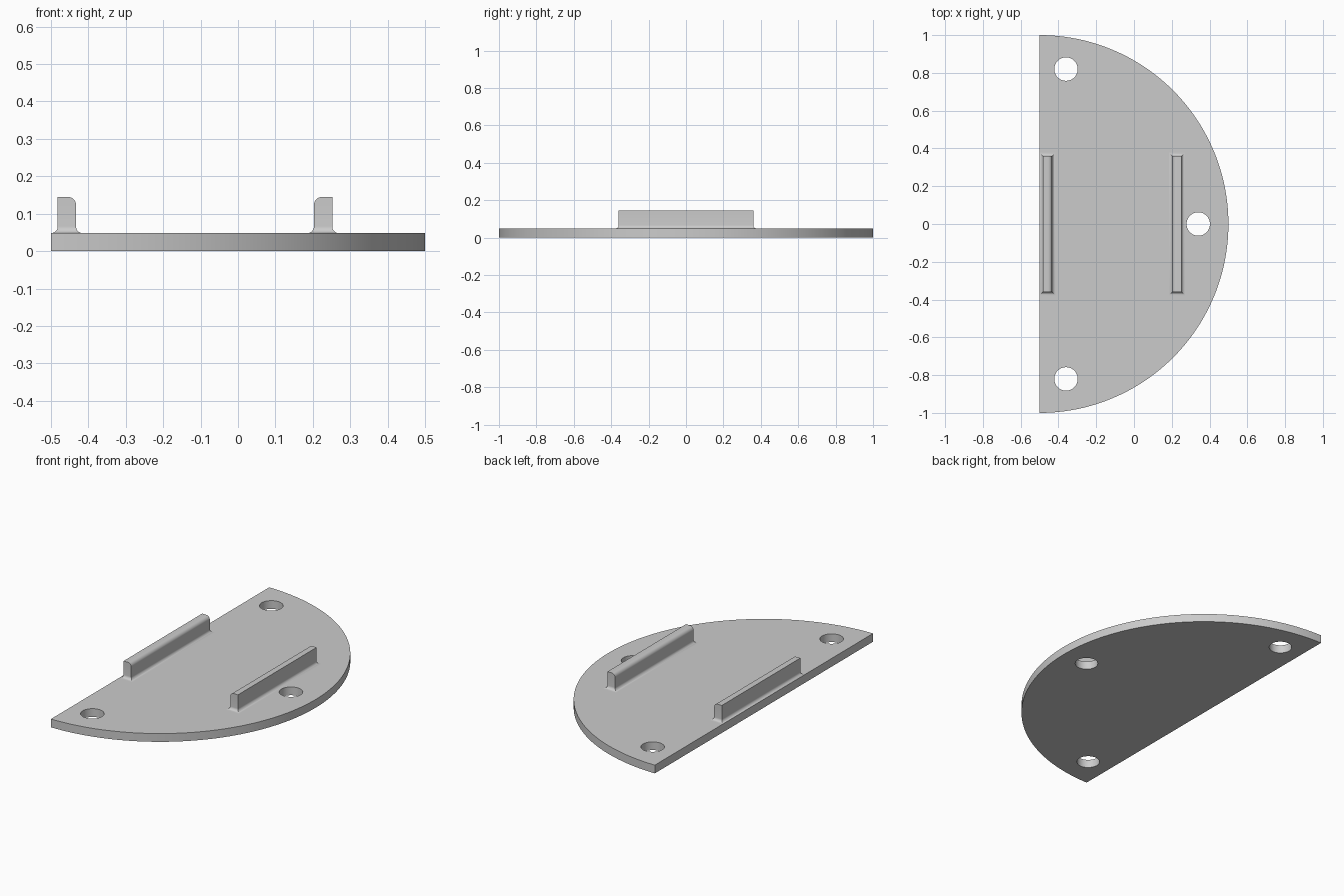
import bpy
import bmesh
from math import sin, cos, pi, radians

default = bpy.data.objects.get("Cube")
if default:
    bpy.data.objects.remove(default, do_unlink=True)

THICK, TOP = 0.048, 0.145
FILLET, ROUND = 0.018, 0.022
STEPS = 8

grey = bpy.data.materials.new("light grey")
grey.use_nodes = True
grey.diffuse_color = (0.6, 0.6, 0.6, 1)
grey.node_tree.nodes["Principled BSDF"].inputs["Base Color"].default_value = (0.6, 0.6, 0.6, 1)


def make_object(name, bm):
    bmesh.ops.recalc_face_normals(bm, faces=bm.faces)
    mesh = bpy.data.meshes.new(name)
    bm.to_mesh(mesh)
    bm.free()
    mesh.materials.append(grey)
    obj = bpy.data.objects.new(name, mesh)
    bpy.context.collection.objects.link(obj)
    return obj


def activate(obj):
    bpy.ops.object.select_all(action="DESELECT")
    obj.select_set(True)
    bpy.context.view_layer.objects.active = obj


def smooth(obj):
    activate(obj)
    bpy.ops.object.shade_smooth_by_angle(angle=radians(30))


def prism(name, points, z0, z1):
    """Extrude a flat outline from z0 up to z1."""
    bm = bmesh.new()
    face = bm.faces.new([bm.verts.new((x, y, z0)) for x, y in points])
    extruded = bmesh.ops.extrude_face_region(bm, geom=[face])["geom"]
    verts = [g for g in extruded if isinstance(g, bmesh.types.BMVert)]
    bmesh.ops.translate(bm, verts=verts, vec=(0, 0, z1 - z0))
    return make_object(name, bm)


def arc(cx, cy, r, start, end, count):
    angles = [start + (end - start) * i / count for i in range(count + 1)]
    return [(cx + r * cos(a), cy + r * sin(a)) for a in angles]


def rail(name, centre, inward):
    """Stack rectangles: flared fillet at the foot, one rounded top edge."""
    half_w, half_l = 0.0245, 0.36
    levels = []                       # (foot flare, top edge trim, height)
    for i in range(STEPS + 1):
        a = pi / 2 * i / STEPS
        levels.append((FILLET * (1 - sin(a)), 0, THICK + FILLET * (1 - cos(a))))
    for i in range(STEPS + 1):
        a = pi / 2 * i / STEPS
        levels.append((0, ROUND * (1 - cos(a)), TOP - ROUND * (1 - sin(a))))
    bm = bmesh.new()
    rings = []
    for flare, trim, z in levels:
        outer = centre - inward * (half_w + flare)
        inner = centre + inward * (half_w + flare - trim)
        y = half_l + flare
        corners = [(outer, -y), (inner, -y), (inner, y), (outer, y)]
        rings.append([bm.verts.new((px, py, z)) for px, py in corners])
    for low, high in zip(rings, rings[1:]):
        for i in range(4):
            j = (i + 1) % 4
            bm.faces.new((low[i], low[j], high[j], high[i]))
    bm.faces.new(rings[0])
    bm.faces.new(rings[-1])
    smooth(make_object(name, bm))


# Half-round base plate
plate = prism("base_plate", arc(-0.5, 0, 1, -pi / 2, pi / 2, 96), 0, THICK)

# Three screw holes through the plate
for x, y in [(-0.36, 0.82), (-0.36, -0.82), (0.34, 0)]:
    cutter = prism("hole_cutter", arc(x, y, 0.062, 0, 2 * pi, 48)[:-1], -0.1, 0.2)
    cutter.hide_render = True
    activate(plate)
    mod = plate.modifiers.new("screw_hole", "BOOLEAN")
    mod.operation = "DIFFERENCE"
    mod.solver = "EXACT"
    mod.object = cutter
    bpy.ops.object.modifier_apply(modifier=mod.name)
    bpy.data.objects.remove(cutter, do_unlink=True)
smooth(plate)

# Two retaining rails with their rounded edges facing each other
rail("right_rail", -0.4575, 1)
rail("left_rail", 0.2275, -1)
